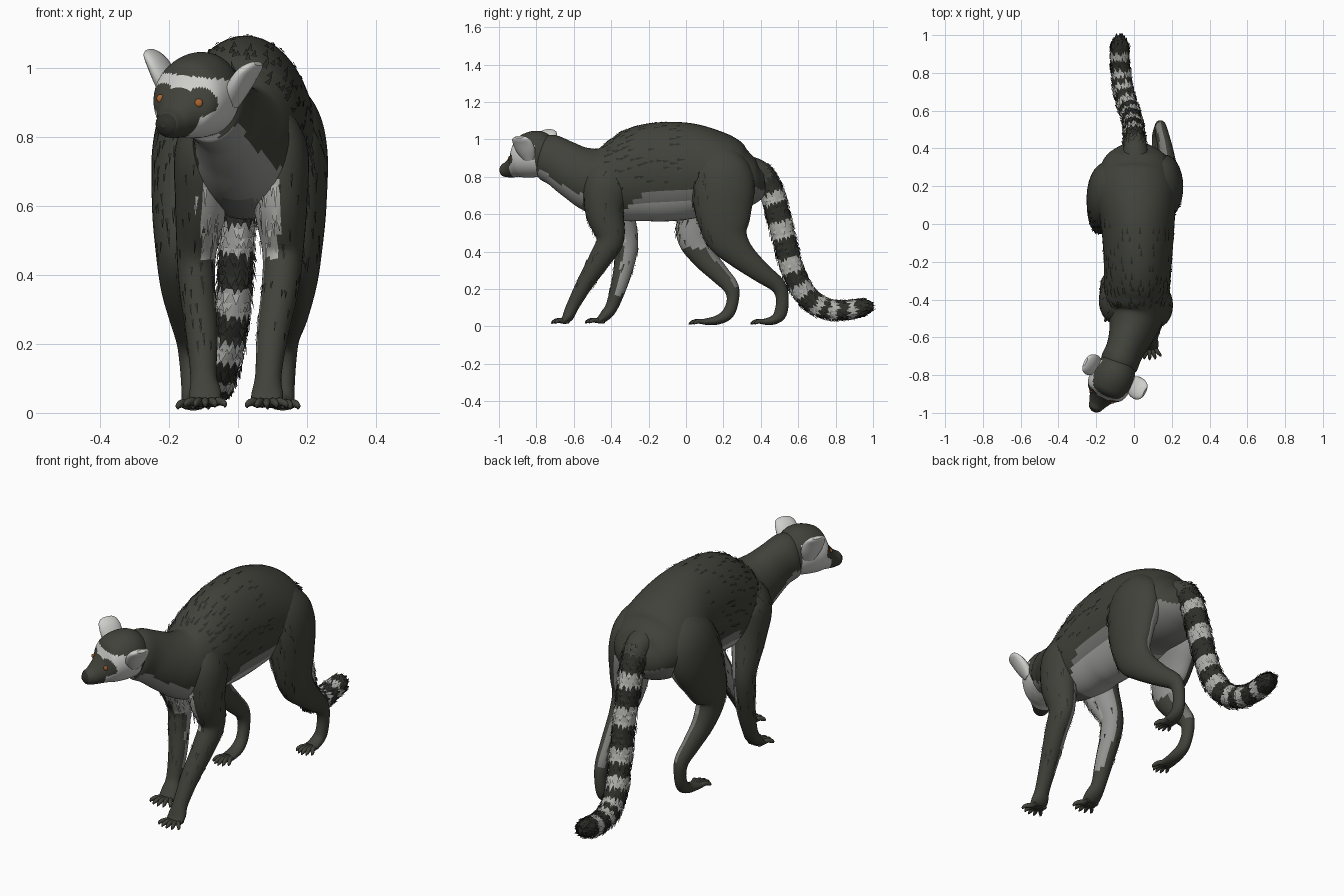
import bpy, bmesh, math, random
from mathutils import Vector, Matrix

random.seed(4)
cube = bpy.data.objects.get("Cube")
if cube:
    bpy.data.objects.remove(cube, do_unlink=True)


def material(name, r, g, b):
    m = bpy.data.materials.new(name)
    m.use_nodes = True
    m.diffuse_color = (r, g, b, 1)
    node = m.node_tree.nodes["Principled BSDF"]
    node.inputs["Base Color"].default_value = (r, g, b, 1)
    node.inputs["Roughness"].default_value = 0.9
    return m


MATS = [material("dark_fur", .052, .054, .042), material("grey_fur", .19, .19, .18),
        material("soft_grey_fur", .29, .29, .28), material("pale_fur", .42, .42, .40),
        material("white_fur", .62, .62, .60), material("black_fur", .027, .028, .023),
        material("amber", .4, .13, .03)]
DARK, GREY, SOFT, PALE, WHITE, BLACK, AMBER = range(len(MATS))


def finish(name, bm, matrix=None):
    if matrix:
        bm.transform(matrix)
    me = bpy.data.meshes.new(name)
    bm.to_mesh(me)
    bm.free()
    for m in MATS:
        me.materials.append(m)
    ob = bpy.data.objects.new(name, me)
    bpy.context.collection.objects.link(ob)
    return ob


def spline(pts, steps):
    """Smooth path through stations of (x, y, z, half width, half depth)."""
    out = []
    for i in range(len(pts) - 1):
        p0, p1, p2 = pts[max(i - 1, 0)], pts[i], pts[i + 1]
        p3 = pts[min(i + 2, len(pts) - 1)]
        for k in range(steps):
            t = k / steps
            out.append([b + t * (c - a) / 2 + t * t * (a - 2.5 * b + 2 * c - d / 2)
                        + t ** 3 * (1.5 * (b - c) + (d - a) / 2)
                        for a, b, c, d in zip(p0, p1, p2, p3)])
    out.append(list(pts[-1]))
    return out


def loft(name, pts, rule, steps=5, n=24, hint=(1, 0, 0), axis=None, matrix=None, tuft=None):
    """Skin elliptical rings; rule(centre, normal, t) colours the faces."""
    path = spline(pts, steps)
    mids = [Vector(p[:3]) for p in path]
    bm = bmesh.new()
    rings = []
    for i, p in enumerate(path):
        tan = mids[min(i + 1, len(mids) - 1)] - mids[max(i - 1, 0)]
        tan = Vector(axis) if axis else tan.normalized()
        side = Vector(hint)
        side = (side - tan * side.dot(tan)).normalized()
        up = tan.cross(side)
        a, b = max(p[3], .002), max(p[4], .002)
        rings.append([bm.verts.new(mids[i] + side * a * math.cos(w) + up * b * math.sin(w))
                      for w in (math.tau * j / n for j in range(n))])
    skin = []
    for i in range(len(rings) - 1):
        for j in range(n):
            k = (j + 1) % n
            f = bm.faces.new((rings[i][j], rings[i][k], rings[i + 1][k], rings[i + 1][j]))
            skin.append((f, (mids[i + 1] - mids[i]).normalized(), i / (len(rings) - 1)))
    caps = [bm.faces.new(rings[0]), bm.faces.new(rings[-1])]
    bmesh.ops.recalc_face_normals(bm, faces=bm.faces[:])
    bm.normal_update()
    for f, flow, t in skin:
        f.smooth = True
        f.material_index = rule(f.calc_center_median(), f.normal, t)
    caps[0].material_index, caps[1].material_index = skin[0][0].material_index, skin[-1][0].material_index
    # loose fur flakes lying along the flow of the part
    for f, flow, t in skin if tuft else ():
        c, nrm = f.calc_center_median(), f.normal.copy()
        chance, length, width, lift, mat = tuft(c, nrm)
        if random.random() > chance:
            continue
        d = (flow - nrm * flow.dot(nrm)).normalized()
        s = nrm.cross(d).normalized()
        c = c + s * random.uniform(-.01, .01) + nrm * .003
        tip = c + d * length * random.uniform(.6, 1.2) + nrm * lift * random.random()
        flake = bm.faces.new([bm.verts.new(v) for v in (c + s * width, c - s * width, tip)])
        flake.material_index = f.material_index if mat is None else mat
    return finish(name, bm, matrix)


# Trunk and neck, from head to rump
def trunk_rule(c, n, t):
    if c.y < -.45 and n.z < -.32:
        return SOFT if c.z > .62 else GREY
    if -.45 < c.y < .12 and n.z < -.22 and c.z < .72 + min(0, c.y + .22):
        return PALE if n.z < -.5 else GREY
    return GREY if n.z < (-.25 if c.y > .32 else -.6) else DARK


def trunk_tuft(c, n):
    shoulder = -.45 < c.y < -.02 and c.z > .76
    return (.3 if shoulder else 0), .045, .008, .003, BLACK


loft("body", [(-.1, -.79, .915, .07, .09), (-.08, -.74, .905, .1, .124), (-.05, -.67, .872, .1, .13),
              (-.015, -.58, .82, .12, .148), (.01, -.48, .783, .15, .182), (.015, -.36, .785, .172, .225),
              (.02, -.2, .82, .18, .262), (.02, 0, .83, .195, .26), (.01, .16, .82, .215, .222),
              (.01, .28, .785, .198, .175), (.01, .37, .775, .15, .12), (.01, .42, .78, .07, .06)],
     trunk_rule, steps=6, n=48, tuft=trunk_tuft)


# Tail with pale rings and shaggy fur
def tail_rule(c, n, t):
    if t < .13:
        return DARK
    ring = abs((t * 10 + .32) % 1 - .5) < .23
    return PALE if ring and .17 < t < .9 else BLACK


loft("tail", [(.01, .29, .86, .08, .06), (.008, .385, .825, .066, .066), (.003, .447, .74, .056, .066),
              (0, .485, .62, .052, .064), (-.005, .53, .45, .05, .062), (-.015, .57, .3, .05, .06),
              (-.035, .63, .18, .05, .058), (-.055, .70, .115, .05, .055), (-.067, .78, .088, .049, .052),
              (-.075, .87, .088, .047, .048), (-.075, .94, .1, .044, .044), (-.075, .975, .106, .025, .025)],
     tail_rule, steps=6, n=20, tuft=lambda c, n: ((.9 if c.y > .42 else 0), .035, .012, .012, None))


# Legs with pale inner sides, and clawed toes
def toes(name, x, y, z, spread, length):
    for k in range(5):
        u = (k - 2) / 2
        x0, x1 = x + u * spread * .6, x + u * spread * 1.25
        reach = length * (1 - .3 * u * u)
        loft(f"{name}_toe_{k + 1}", [(x0, y + .03, z, .013, .013), (x0, y, z, .014, .014),
                                     ((x0 + x1) / 2, y - reach * .5, z + .004, .011, .012),
                                     (x1, y - reach * .85, z - .004, .008, .009),
                                     (x1, y - reach, z - .013, .002, .002)],
             lambda c, n, t: BLACK if t > .8 else DARK, steps=3, n=8)


def leg(name, side, pts, inner, tuft, spread, length):
    pts = [(side * p[0], *p[1:]) for p in pts]
    loft(name, pts, lambda c, n, t: inner(c, n, n.x * side), steps=6, n=28, tuft=tuft)
    x, y, z = pts[-1][:3]
    toes(name, x, y, z, spread, length)


def arm_inner(c, n, out):
    # pale chest patch runs down the front of the arm to a point
    if n.y < 0 and .45 < c.z < .68 and out < (c.z - .6) * 1.5:
        return PALE
    return SOFT if .17 < c.z < .64 and out < -.35 and n.y > -.3 else DARK


def thigh_inner(c, n, out):
    if .42 < c.z < .74 and (out < -.3 or out < -.1 and n.y > .2):
        return SOFT
    return GREY if .21 < c.z < .43 and out < .1 and n.y > .3 else DARK


def arm_tuft(c, n):
    if n.y < -.2 and .48 < c.z < .68 and abs(c.x) < .12:
        return .5, .06, .006, .02, PALE
    return (.08 if c.z > .2 else 0), .04, .005, .004, BLACK


def thigh_tuft(c, n):
    front = n.y < -.3 and .45 < c.z < .85
    return (.3 if front else 0), .045, .006, .008, BLACK


leg("left_front_leg", 1,
    [(.08, -.37, .87, .05, .08), (.115, -.42, .77, .085, .12), (.122, -.435, .62, .08, .105),
     (.13, -.405, .47, .06, .075), (.122, -.46, .36, .054, .06), (.10, -.54, .23, .046, .045),
     (.088, -.605, .11, .038, .034), (.085, -.63, .055, .046, .03), (.083, -.655, .028, .044, .018)],
    arm_inner, arm_tuft, .045, .065)
leg("right_front_leg", -1,
    [(.06, -.36, .87, .05, .08), (.095, -.41, .77, .085, .12), (.105, -.375, .62, .078, .1),
     (.12, -.32, .47, .058, .065), (.118, -.325, .36, .052, .056), (.105, -.355, .23, .046, .045),
     (.10, -.395, .11, .038, .034), (.095, -.43, .06, .046, .03), (.095, -.465, .03, .044, .018)],
    arm_inner, arm_tuft, .045, .075)
leg("left_hind_leg", 1,
    [(.09, .16, .96, .05, .08), (.135, .175, .86, .095, .15), (.16, .195, .75, .10, .172),
     (.18, .2, .6, .077, .148), (.185, .22, .48, .06, .115), (.18, .29, .385, .05, .078),
     (.165, .40, .29, .04, .055), (.145, .49, .22, .034, .042), (.14, .515, .15, .029, .034),
     (.135, .505, .07, .029, .034), (.13, .47, .035, .034, .025), (.13, .42, .024, .036, .017)],
    thigh_inner, thigh_tuft, .035, .075)
leg("right_hind_leg", -1,
    [(.08, .15, .96, .05, .08), (.125, .16, .86, .095, .15), (.15, .15, .75, .10, .175),
     (.175, .09, .6, .075, .14), (.18, .05, .48, .06, .1), (.175, .1, .37, .05, .068),
     (.16, .18, .28, .04, .052), (.145, .24, .21, .034, .042), (.14, .25, .14, .029, .032),
     (.135, .225, .07, .029, .032), (.13, .17, .035, .034, .025), (.13, .1, .024, .036, .017)],
    thigh_inner, thigh_tuft, .035, .085)

# Head, turned to its right and tipped a little
HEAD = (Matrix.Translation((-.11, -.805, .922)) @ Matrix.Rotation(math.radians(-27), 4, "Z")
        @ Matrix.Rotation(math.radians(6), 4, "Y"))
EYES = [Vector((s * .062, -.13, -.015)) for s in (-1, 1)]


def head_rule(c, n, t):
    if c.y < -.128 and c.z < .02:
        return BLACK if c.y < -.2 else DARK
    patch = min(math.hypot(c.x - e.x, c.z - e.z) for e in EYES)
    if c.y < -.03 and (patch < .043 or abs(c.x) < .03 and -.07 < c.z < .015):
        return DARK
    return DARK if c.z > .056 or c.y > .045 else WHITE


head = loft("head", [(0, .13, 0, .05, .06), (0, .06, 0, .1, .112), (0, 0, 0, .116, .124),
                     (0, -.06, -.008, .113, .118), (0, -.1, -.02, .098, .102), (0, -.13, -.055, .068, .07),
                     (0, -.17, -.08, .046, .045), (0, -.2, -.086, .033, .032), (0, -.216, -.086, .01, .01)],
            head_rule, steps=10, n=64, axis=(0, -1, 0), matrix=HEAD)

for label, s, eye in (("right", -1, EYES[0]), ("left", 1, EYES[1])):
    # eye set on the nearest point of the face
    spot = min((v.co for v in head.data.vertices), key=lambda v: (v - HEAD @ eye).length)
    bm = bmesh.new()
    bmesh.ops.create_uvsphere(bm, u_segments=12, v_segments=8, radius=.012)
    for f in bm.faces:
        f.smooth = True
        f.material_index = AMBER
    finish(label + "_eye", bm, Matrix.Translation(spot) @ Matrix.Diagonal((1, .5, 1, 1)))
    # broad blunt ear, standing out from the cheek
    loft(label + "_ear", [(s * .095, .01, -.015, .035, .025), (s * .118, .005, .03, .055, .028),
                          (s * .145, 0, .075, .058, .024), (s * .168, 0, .1, .047, .016),
                          (s * .178, 0, .11, .025, .008)],
         lambda c, n, t: WHITE, steps=4, n=16, hint=(0, 1, 0), matrix=HEAD)
